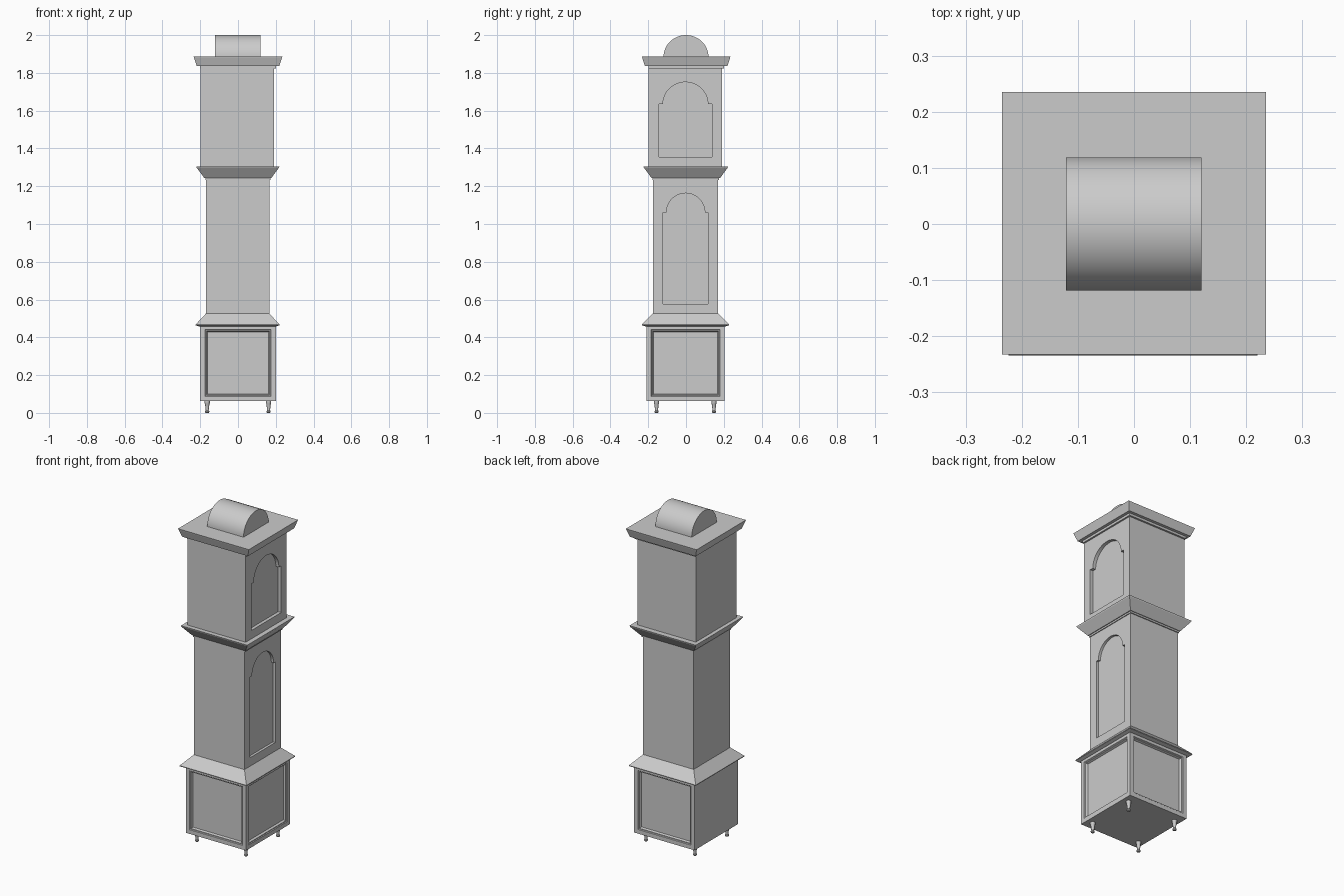
import bpy, bmesh, math

cube = bpy.data.objects.get("Cube")
if cube:
    bpy.data.objects.remove(cube, do_unlink=True)

# Single plain finish
GREY = (0.6, 0.6, 0.6, 1)
mat = bpy.data.materials.new("plain grey")
mat.use_nodes = True
mat.diffuse_color = GREY
mat.node_tree.nodes["Principled BSDF"].inputs["Base Color"].default_value = GREY


def finish(bm, name):
    bmesh.ops.recalc_face_normals(bm, faces=bm.faces)
    mesh = bpy.data.meshes.new(name)
    bm.to_mesh(mesh)
    bm.free()
    mesh.materials.append(mat)
    obj = bpy.data.objects.new(name, mesh)
    bpy.context.collection.objects.link(obj)
    return obj


def activate(obj):
    bpy.ops.object.select_all(action='DESELECT')
    obj.select_set(True)
    bpy.context.view_layer.objects.active = obj


def smooth(obj):
    activate(obj)
    bpy.ops.object.shade_smooth_by_angle(angle=math.radians(35))


def square_loft(profile, cx=0, cy=0):
    """Closed stack of rectangular rings given as (half x, half y, z)."""
    bm = bmesh.new()
    rings = [[bm.verts.new((cx + sx * hx, cy + sy * hy, z))
              for sx, sy in ((-1, -1), (1, -1), (1, 1), (-1, 1))]
             for hx, hy, z in profile]
    for a, b in zip(rings, rings[1:]):
        for i in range(4):
            j = (i + 1) % 4
            bm.faces.new((a[i], a[j], b[j], b[i]))
    bm.faces.new(rings[0][::-1])
    bm.faces.new(rings[-1])
    bmesh.ops.recalc_face_normals(bm, faces=bm.faces)
    return bm


def extrude_x(outline, x0, x1):
    """Prism along x from a closed (y, z) outline."""
    bm = bmesh.new()
    face = bm.faces.new([bm.verts.new((x0, y, z)) for y, z in outline])
    moved = bmesh.ops.extrude_face_region(bm, geom=[face])["geom"]
    bmesh.ops.translate(bm, vec=(x1 - x0, 0, 0),
                        verts=[v for v in moved if isinstance(v, bmesh.types.BMVert)])
    return bm


def arc(cy, z, ry, rz, steps=32):
    return [(cy + ry * math.cos(math.pi * i / steps), z + rz * math.sin(math.pi * i / steps))
            for i in range(steps + 1)]


def cut_arched_recess(body, face_x, depth, cy, half, low, shoulder, radius, rise):
    """Sink a shouldered, round-headed panel into the right side."""
    outline = ([(cy - half, low), (cy + half, low), (cy + half, shoulder)]
               + arc(cy, shoulder, radius, rise) + [(cy - half, shoulder)])
    cutter = finish(extrude_x(outline, face_x - depth, face_x + 0.05), "recess_cutter")
    cutter.hide_render = True
    mod = body.modifiers.new("recess", 'BOOLEAN')
    mod.operation = 'DIFFERENCE'
    mod.solver = 'EXACT'
    mod.object = cutter
    activate(body)
    bpy.ops.object.modifier_apply(modifier=mod.name)
    bpy.data.objects.remove(cutter, do_unlink=True)


# Base with sunken, bevelled panels on the front, right and back
bm = square_loft([(0.2, 0.207, 0.062), (0.2, 0.207, 0.466)], 0, -0.002)
panels = [f for f in bm.faces if abs(f.normal.z) < 0.1 and f.normal.x > -0.5]
for f in panels:
    bmesh.ops.inset_region(bm, faces=[f], thickness=0.035)
    bmesh.ops.inset_region(bm, faces=[f], thickness=0.005, depth=-0.004)
    bmesh.ops.inset_region(bm, faces=[f], thickness=0.006)
    bmesh.ops.inset_region(bm, faces=[f], thickness=0.007, depth=-0.012)
finish(bm, "base")

# Sloping skirt between base and trunk
finish(square_loft([(0.205, 0.212, 0.458), (0.222, 0.231, 0.464), (0.222, 0.231, 0.468),
                    (0.168, 0.173, 0.526)], -0.002, -0.003), "skirt")

# Trunk with its arched panel
trunk = finish(square_loft([(0.168, 0.173, 0.5), (0.168, 0.173, 1.27)], -0.002, -0.003), "trunk")
cut_arched_recess(trunk, 0.166, 0.015, -0.002, 0.119, 0.577, 1.06, 0.102, 0.103)

# Flared moulding under the hood
finish(square_loft([(0.172, 0.177, 1.233), (0.172, 0.177, 1.243), (0.177, 0.181, 1.243),
                    (0.218, 0.222, 1.298), (0.22, 0.224, 1.305)], -0.001, -0.001), "waist_moulding")

# Hood with its arched panel
hood = finish(square_loft([(0.194, 0.194, 1.29), (0.194, 0.194, 1.86)], -0.004, -0.004), "hood")
cut_arched_recess(hood, 0.19, 0.02, -0.003, 0.141, 1.355, 1.635, 0.119, 0.116)

# Cornice
finish(square_loft([(0.2, 0.2, 1.822), (0.2, 0.2, 1.836), (0.218, 0.218, 1.836),
                    (0.232, 0.232, 1.878), (0.235, 0.234, 1.886)], 0, 0.001), "cornice")

# Barrel-shaped top
smooth(finish(extrude_x(arc(0, 1.885, 0.119, 0.115), -0.121, 0.12), "barrel_top"))

# Turned feet
FOOT = [(0.008, 0), (0.011, 0.004), (0.011, 0.009), (0.008, 0.013),
        (0.008, 0.018), (0.012, 0.048), (0.014, 0.052), (0.014, 0.064)]
for xn, x in (("left", 0.162), ("right", -0.163)):
    for yn, y in (("front", -0.156), ("back", 0.148)):
        bm = bmesh.new()
        rings = [[bm.verts.new((x + r * math.cos(math.tau * i / 16),
                                y + r * math.sin(math.tau * i / 16), z)) for i in range(16)]
                 for r, z in FOOT]
        for a, b in zip(rings, rings[1:]):
            for i in range(16):
                j = (i + 1) % 16
                bm.faces.new((a[i], a[j], b[j], b[i]))
        bm.faces.new(rings[0][::-1])
        bm.faces.new(rings[-1])
        smooth(finish(bm, f"{yn}_{xn}_foot"))
